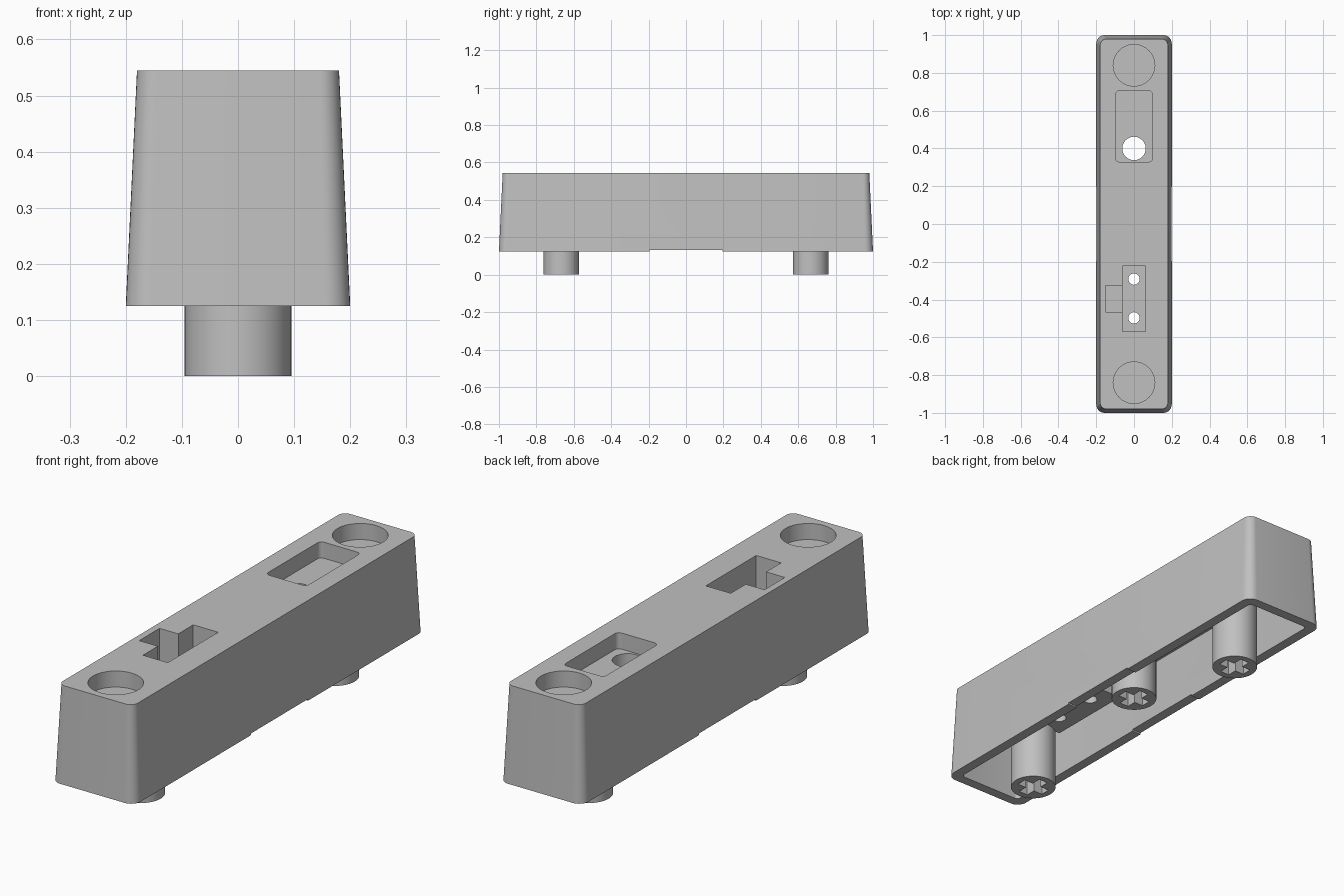
import bpy, bmesh
from math import cos, sin, pi, radians

cube = bpy.data.objects.get("Cube")
if cube:
    bpy.data.objects.remove(cube, do_unlink=True)

grey = bpy.data.materials.new("light_grey_plastic")
grey.use_nodes = True
grey.diffuse_color = (0.53, 0.53, 0.53, 1)
grey.node_tree.nodes["Principled BSDF"].inputs["Base Color"].default_value = grey.diffuse_color

RIM, TOP, CEILING, WALL = 0.125, 0.545, 0.385, 0.045
POST_Y, POST_R = 0.667, 0.095


def loft(name, low, high, z0, z1):
    """Solid between two matching outlines."""
    bm = bmesh.new()
    a = [bm.verts.new((x, y, z0)) for x, y in low]
    b = [bm.verts.new((x, y, z1)) for x, y in high]
    n = len(a)
    bm.faces.new(a[::-1])
    bm.faces.new(b)
    for i in range(n):
        j = (i + 1) % n
        bm.faces.new((a[i], a[j], b[j], b[i]))
    mesh = bpy.data.meshes.new(name)
    bm.to_mesh(mesh)
    bm.free()
    mesh.materials.append(grey)
    obj = bpy.data.objects.new(name, mesh)
    bpy.context.collection.objects.link(obj)
    return obj


def rect(hx, hy, r=0, cx=0, cy=0, seg=8):
    """Rectangle outline, with rounded corners when r is set."""
    pts = []
    for k, (sx, sy) in enumerate([(1, 1), (-1, 1), (-1, -1), (1, -1)]):
        for i in range(seg + 1 if r else 1):
            a = (k + i / seg) * pi / 2
            pts.append((cx + sx * (hx - r) + r * cos(a), cy + sy * (hy - r) + r * sin(a))
                       if r else (cx + sx * hx, cy + sy * hy))
    return pts


def circle(r, cy, seg=48):
    return [(r * cos(2 * pi * i / seg), cy + r * sin(2 * pi * i / seg)) for i in range(seg)]


def prism(outline, z0, z1, name="cutter"):
    return loft(name, outline, outline, z0, z1)


def combine(obj, other, operation="DIFFERENCE"):
    """Apply a boolean and remove the helper object."""
    other.hide_render = True
    mod = obj.modifiers.new("bool", "BOOLEAN")
    mod.operation, mod.object, mod.solver = operation, other, "EXACT"
    dg = bpy.context.evaluated_depsgraph_get()
    mesh = bpy.data.meshes.new_from_object(obj.evaluated_get(dg))
    obj.modifiers.clear()
    obj.data = mesh
    bpy.data.objects.remove(other, do_unlink=True)


# Tapered hollow body
body = loft("body", rect(0.2, 1, 0.045), rect(0.18, 0.98, 0.035), RIM, TOP)
cavity = loft("cutter", rect(0.2 - WALL, 1 - WALL, 0.015),
              rect(0.188 - WALL, 0.988 - WALL, 0.015), RIM - 0.001, CEILING)
combine(body, cavity)

# Housing under the deep slot
combine(body, prism(rect(0.085, 0.2, 0, 0, -0.395), 0.265, CEILING + 0.04), "UNION")

# Round recesses near both ends
for y in (-0.84, 0.84):
    combine(body, prism(circle(0.11, y), TOP - 0.07, TOP + 0.1))

# Rounded pocket with a through hole
combine(body, prism(rect(0.098, 0.188, 0.02, 0, 0.517), TOP - 0.07, TOP + 0.1))
combine(body, prism(circle(0.062, 0.4), 0.2, TOP + 0.05))

# Deep slot, its side notch and two wire holes
combine(body, prism(rect(0.06, 0.173, 0, 0, -0.395), 0.3, TOP + 0.1))
combine(body, prism(rect(0.0525, 0.07, 0, -0.0975, -0.395), 0.405, TOP + 0.08))
for y in (-0.292, -0.497):
    combine(body, prism(circle(0.03, y, 24), 0.2, 0.4))

# Shallow relief in the rim of the long walls
combine(body, prism(rect(0.3, 0.195), 0, RIM + 0.007))

# Posts with cross-shaped sockets
parts = [body]
for name, y, z in (("front_post", -POST_Y, 0), ("middle_post", 0, 0.14), ("back_post", POST_Y, 0)):
    post = prism(circle(POST_R, y), z, CEILING + 0.01, name)
    combine(post, prism(rect(0.066, 0.022, 0, 0, y), z - 0.05, 0.35))
    combine(post, prism(rect(0.022, 0.066, 0, 0, y), z - 0.06, 0.35))
    parts.append(post)

# Smooth the rounded walls and keep hard edges
bpy.ops.object.select_all(action="DESELECT")
for obj in parts:
    obj.select_set(True)
bpy.context.view_layer.objects.active = body
bpy.ops.object.shade_smooth_by_angle(angle=radians(30))
